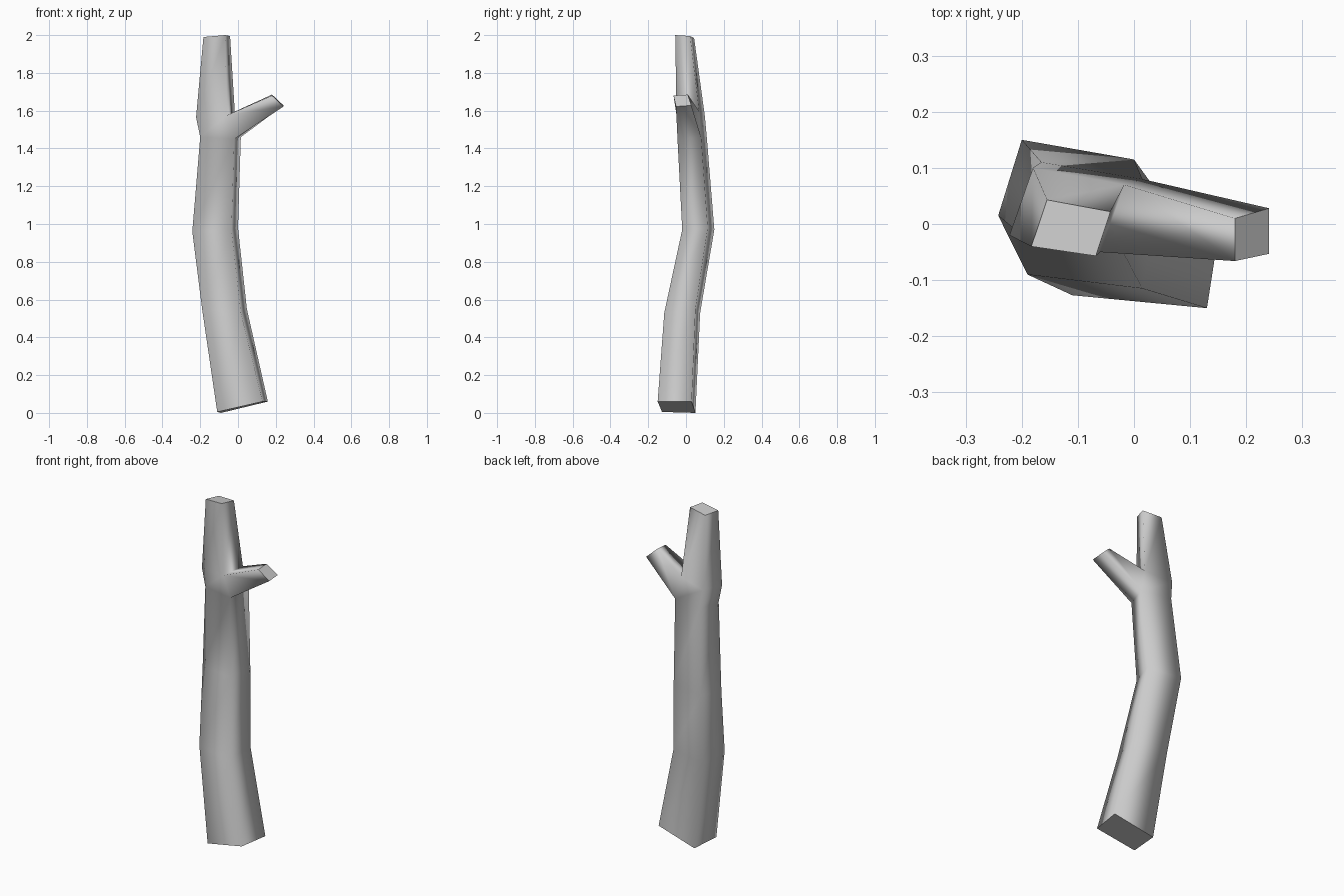
import bpy, bmesh

# Four-sided trunk rings, each: front left, front right, back right, back left
trunk = [
    [(-0.11, -0.127, 0.005), (0.13, -0.15, 0.06), (0.158, 0.03, 0.06), (-0.09, 0.05, 0.0)],
    [(-0.19, -0.09, 0.55), (0.015, -0.115, 0.53), (0.047, 0.05, 0.55), (-0.165, 0.075, 0.53)],
    [(-0.242, 0.015, 0.96), (-0.035, -0.02, 0.97), (0.0, 0.115, 0.98), (-0.2, 0.15, 0.97)],
    [(-0.2, -0.02, 1.46), (-0.02, -0.045, 1.45), (0.015, 0.08, 1.46), (-0.165, 0.11, 1.46)],
    [(-0.222, -0.02, 1.565), (-0.06, -0.05, 1.575), (-0.017, 0.07, 1.595), (-0.18, 0.10, 1.57)],
    [(-0.183, -0.04, 1.99), (-0.068, -0.057, 2.0), (-0.042, 0.022, 1.995), (-0.155, 0.043, 1.985)],
]
# Branch end: lower front, lower back, upper back, upper front
branch_end = [(0.241, -0.053, 1.622), (0.241, 0.028, 1.628), (0.18, 0.01, 1.685), (0.18, -0.066, 1.68)]
FORK = 3  # the branch grows from the right side of this segment

bm = bmesh.new()


def ring(points):
    return [bm.verts.new(p) for p in points]


def bridge(a, b, skip=None):
    for i in range(4):
        if i != skip:
            j = (i + 1) % 4
            bm.faces.new((a[i], a[j], b[j], b[i]))


# Trunk
rings = [ring(r) for r in trunk]
for k in range(len(rings) - 1):
    bridge(rings[k], rings[k + 1], 1 if k == FORK else None)

# Side branch
lo, up = rings[FORK], rings[FORK + 1]
tip = ring(branch_end)
bridge([lo[1], lo[2], up[2], up[1]], tip)

# Sawn ends
caps = [bm.faces.new(r) for r in (rings[0], rings[-1], tip)]
bmesh.ops.recalc_face_normals(bm, faces=bm.faces[:])

# Smooth bark with crisp cut ends
for f in bm.faces:
    f.smooth = True
for cap in caps:
    for e in cap.edges:
        e.smooth = False

mesh = bpy.data.meshes.new("tree_trunk")
bm.to_mesh(mesh)
bm.free()
bpy.context.collection.objects.link(bpy.data.objects.new("tree_trunk", mesh))
